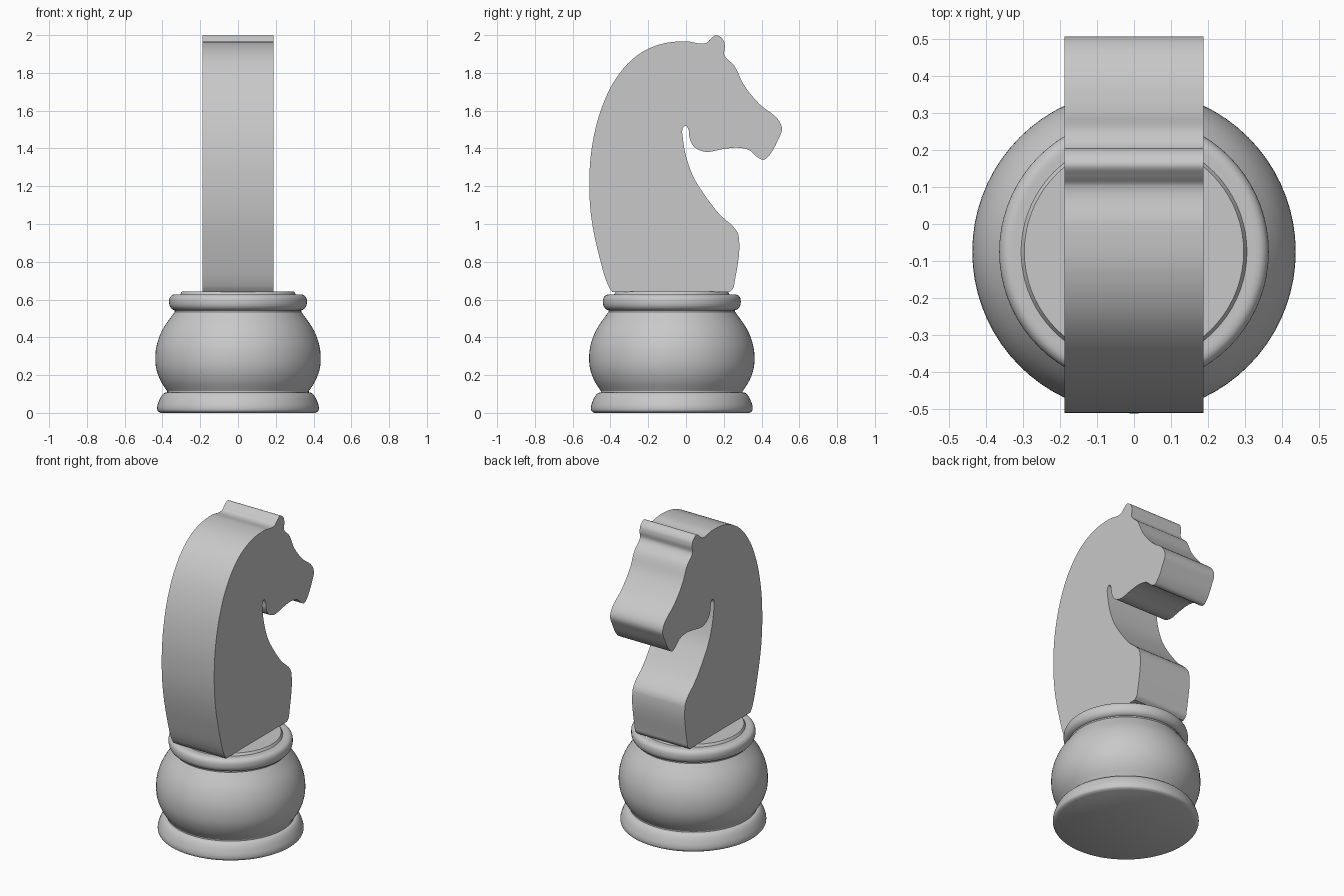
import bpy
import bmesh
import math
from mathutils import Vector, Matrix
from mathutils.geometry import interpolate_bezier

cube = bpy.data.objects.get("Cube")
if cube:
    bpy.data.objects.remove(cube)

BASE_Y = -0.075       # the round base sits behind the centre
HALF_WIDTH = 0.188    # half thickness of the horse slab

grey = bpy.data.materials.new("plain grey")
grey.use_nodes = True
grey.diffuse_color = (0.58, 0.58, 0.58, 1)
grey.node_tree.nodes["Principled BSDF"].inputs["Base Color"].default_value = grey.diffuse_color


def smooth_path(points, steps):
    """Open smooth curve through 2D points, with handles scaled to each span."""
    pts = [Vector(p) for p in points]
    spans = [(b - a).normalized() for a, b in zip(pts, pts[1:])]
    tangents = [spans[0]]
    tangents += [(a + b).normalized() for a, b in zip(spans, spans[1:])]
    tangents.append(spans[-1])
    path = [pts[0]]
    for i in range(len(spans)):
        a, b = pts[i], pts[i + 1]
        reach = (b - a).length / 3
        path += interpolate_bezier(a, a + tangents[i] * reach,
                                   b - tangents[i + 1] * reach, b, steps + 1)[1:]
    return path


def finish(name, bm):
    """Turn the bmesh into a shaded object with the shared material."""
    bmesh.ops.recalc_face_normals(bm, faces=bm.faces[:])
    mesh = bpy.data.meshes.new(name)
    bm.to_mesh(mesh)
    bm.free()
    mesh.materials.append(grey)
    obj = bpy.data.objects.new(name, mesh)
    bpy.context.collection.objects.link(obj)
    bpy.ops.object.select_all(action="DESELECT")
    obj.select_set(True)
    bpy.context.view_layer.objects.active = obj
    bpy.ops.object.shade_smooth_by_angle(angle=math.radians(32))
    return obj


def lathe(name, profile, steps=4):
    """Revolve a (radius, height) profile into a closed turned part."""
    path = smooth_path(profile, steps)
    path = [Vector((0, path[0].y))] + path + [Vector((0, path[-1].y))]
    bm = bmesh.new()
    verts = [bm.verts.new((p.x, 0, p.y)) for p in path]
    edges = [bm.edges.new(pair) for pair in zip(verts, verts[1:])]
    bmesh.ops.spin(bm, geom=verts + edges, cent=(0, 0, 0), axis=(0, 0, 1),
                   angle=math.tau, steps=72, use_merge=True)
    bmesh.ops.remove_doubles(bm, verts=bm.verts[:], dist=0.0001)
    bmesh.ops.transform(bm, matrix=Matrix.Translation((0, BASE_Y, 0)), verts=bm.verts[:])
    return finish(name, bm)


# Turned base, from the floor up
lathe("foot_ring", [(.41, 0), (.425, .01), (.428, .03), (.42, .06),
                    (.405, .09), (.39, .105), (.37, .11)])
lathe("foot_groove", [(.375, .1), (.375, .13)], 1)
lathe("belly", [(.375, .115), (.41, .17), (.432, .23), (.438, .29),
                (.43, .36), (.4, .44), (.335, .535)])
lathe("neck_groove", [(.335, .52), (.335, .56)], 1)
lathe("collar", [(.32, .54), (.345, .547), (.36, .563), (.365, .587),
                 (.36, .612), (.345, .625), (.31, .627)])
lathe("top_disc", [(.31, .62), (.297, .642)], 1)

# Horse outline as (y, z), from the back of the neck over the head to the chest
outline = [
    (-.39, .64), (-.41, .67), (-.457, .82), (-.5, 1.025), (-.512, 1.2),
    (-.5, 1.395), (-.452, 1.6), (-.373, 1.767), (-.262, 1.89), (-.135, 1.952),
    (0, 1.967), (.103, 1.957),
    # ear
    (.13, 1.979), (.161, 1.999), (.198, 1.973), (.206, 1.94), (.203, 1.895),
    # brow and muzzle
    (.257, 1.836), (.304, 1.74), (.389, 1.635), (.49, 1.55), (.508, 1.502),
    (.489, 1.449), (.437, 1.359), (.41, 1.34), (.378, 1.354),
    # jaw and throat notch
    (.336, 1.39), (.272, 1.404), (.193, 1.396), (.103, 1.382), (.045, 1.407),
    (.019, 1.454), (.013, 1.5), (-.003, 1.52), (-.019, 1.5), (-.018, 1.465),
    # chest
    (0, 1.36), (.04, 1.248), (.103, 1.147), (.177, 1.052), (.265, .968),
    (.28, .93), (.257, .69), (.25, .66), (.23, .64),
]

# Horse slab: outline face extruded across the width
bm = bmesh.new()
side = bm.faces.new([bm.verts.new((-HALF_WIDTH, p.x, p.y)) for p in smooth_path(outline, 5)])
extruded = bmesh.ops.extrude_face_region(bm, geom=[side], use_keep_orig=True)
moved = [v for v in extruded["geom"] if isinstance(v, bmesh.types.BMVert)]
bmesh.ops.translate(bm, verts=moved, vec=(2 * HALF_WIDTH, 0, 0))
finish("horse_head_and_neck", bm)
